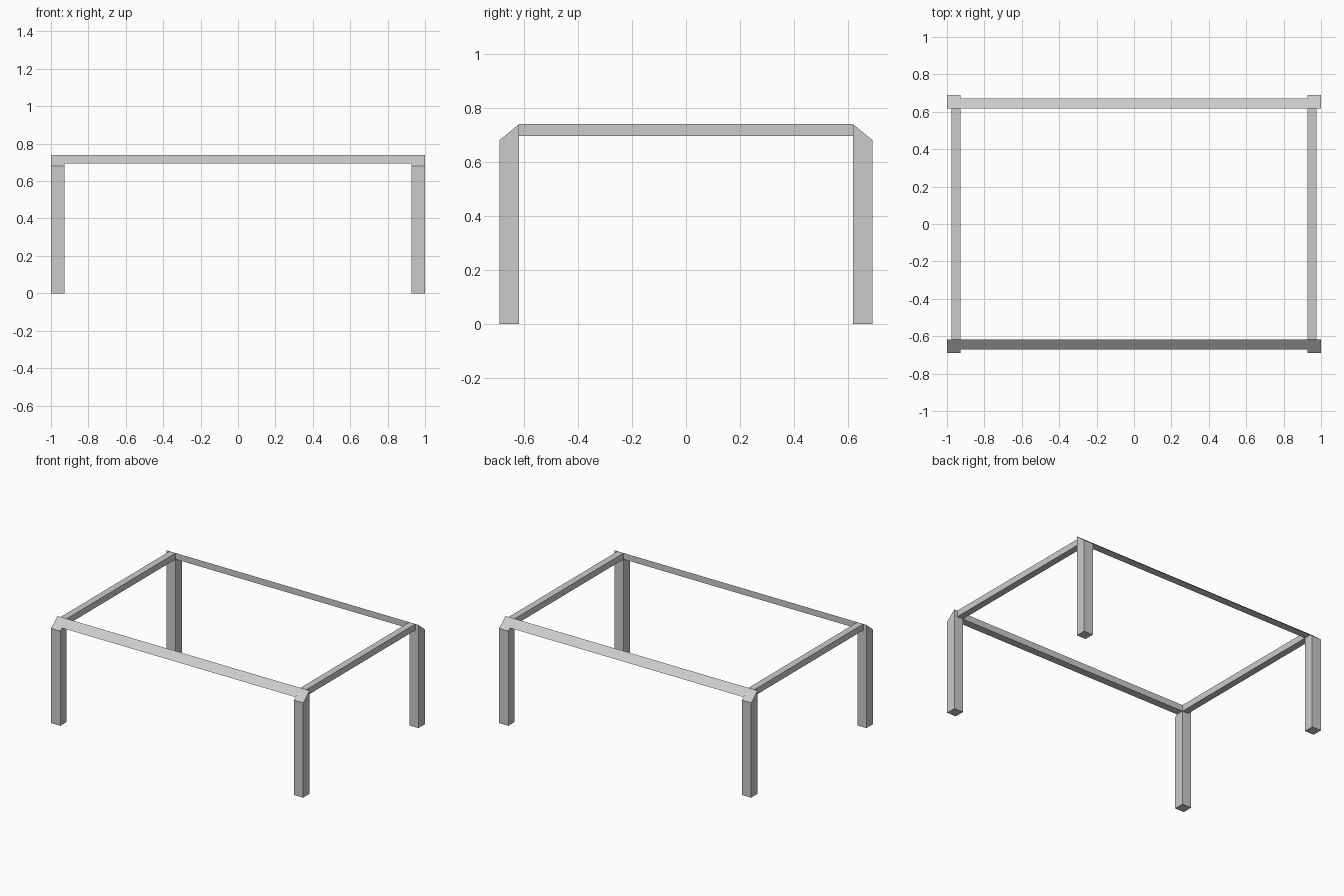
import bpy
import bmesh

if "Cube" in bpy.data.objects:
    bpy.data.objects.remove(bpy.data.objects["Cube"])

XI, XO = 0.927, 1.0        # leg inner / outer x
YI, YO = 0.617, 0.69       # leg inner / outer y
TOP, SHOULDER = 0.74, 0.68 # frame top, outer edge of the sloped leg top
RAIL_Z = 0.695             # underside of the rails
RAIL = 0.048               # rail thickness


def prism(name, profile, axis, start, end):
    """Extrude a 2D profile along x (profile in y,z) or along y (profile in x,z)."""
    def place(p, t):
        return (t, p[0], p[1]) if axis == 'x' else (p[0], t, p[1])

    bm = bmesh.new()
    face = bm.faces.new([bm.verts.new(place(p, start)) for p in profile])
    new = bmesh.ops.extrude_face_region(bm, geom=[face])['geom']
    for v in new:
        if isinstance(v, bmesh.types.BMVert):
            v.co['xy'.index(axis)] = end
    bmesh.ops.recalc_face_normals(bm, faces=bm.faces)
    mesh = bpy.data.meshes.new(name)
    bm.to_mesh(mesh)
    bm.free()
    obj = bpy.data.objects.new(name, mesh)
    bpy.context.collection.objects.link(obj)
    return obj


for sy, end in ((-1, "front"), (1, "back")):
    # Legs with tops sloping down towards the outside
    leg = [(sy * YI, 0), (sy * YO, 0), (sy * YO, SHOULDER), (sy * YI, TOP)]
    for sx, side in ((-1, "left"), (1, "right")):
        prism(f"{end}_{side}_leg", leg, 'x', sx * XI, sx * XO)

    # Long rail: wedge section continuing the slope of the leg tops
    wedge = [(sy * YI, RAIL_Z), (sy * (YI + 0.055), RAIL_Z), (sy * YI, TOP)]
    prism(f"{end}_rail", wedge, 'x', -XI, XI)

# Side rails: plain rectangular bars
for sx, side in ((-1, "left"), (1, "right")):
    bar = [(sx * XI, RAIL_Z), (sx * (XI + RAIL), RAIL_Z),
           (sx * (XI + RAIL), TOP), (sx * XI, TOP)]
    prism(f"{side}_rail", bar, 'y', -YI, YI)
